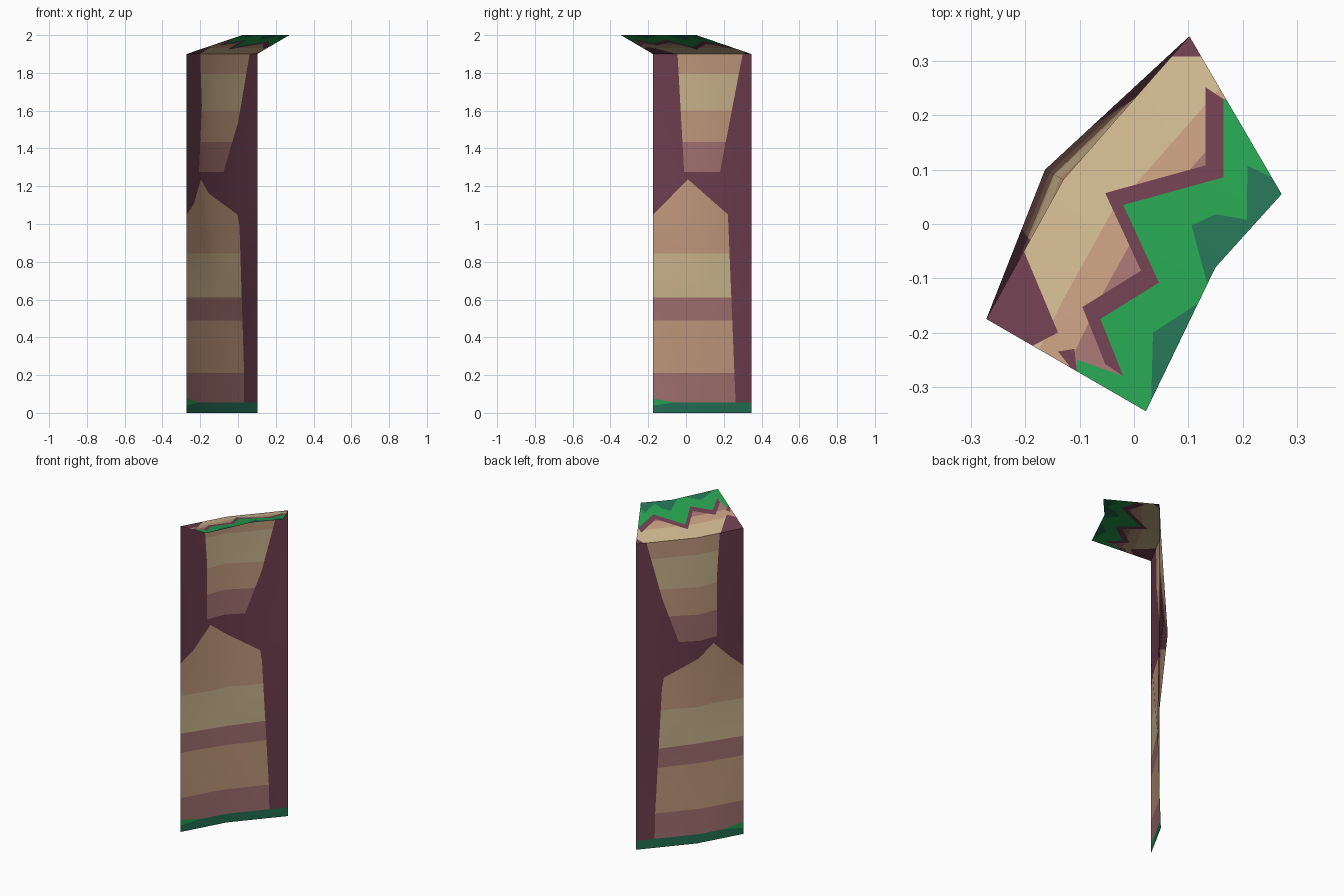
import bpy, bmesh
from mathutils import Vector

if "Cube" in bpy.data.objects:
    bpy.data.objects.remove(bpy.data.objects["Cube"])

COLOURS = {
    "maroon rock": (.16, .05, .08), "sand rock": (.63, .485, .28),
    "tan rock": (.57, .337, .216), "mauve rock": (.376, .174, .168),
    "grass green": (.02, .36, .08), "dark green": (.018, .168, .09)}
MAROON, SAND, TAN, MAUVE, GREEN, DARK = range(6)
MATS = []
for name, rgb in COLOURS.items():
    m = bpy.data.materials.new(name)
    m.diffuse_color = (*rgb, 1)
    m.use_nodes = True
    m.node_tree.nodes["Principled BSDF"].inputs["Base Color"].default_value = m.diffuse_color
    MATS.append(m)

# Rock layers by height, on wall and cap alike: (top of layer, colour)
BANDS = [(.055, DARK), (.21, MAUVE), (.49, TAN), (.61, MAUVE), (.845, SAND), (1.25, TAN),
         (1.434, MAUVE), (1.6, TAN), (1.795, SAND), (1.9, TAN), (1.933, SAND), (1.951, TAN),
         (3, MAUVE)]


def layer(z):
    return next(c for top, c in BANDS if z < top)


def inside(p, poly):
    hit = False
    for (ax, ay), (bx, by) in zip(poly, poly[1:] + poly[:1]):
        if (ay > p[1]) != (by > p[1]) and p[0] < ax + (p[1] - ay) * (bx - ax) / (by - ay):
            hit = not hit
    return hit


def build_sheet(name, rows, axes, paint, base):
    """Folded sheet through rows of points, cut along layers and painted outlines.
    A colour of None shows the rock layers; later outlines lie on top."""
    bm = bmesh.new()
    smooth = bm.verts.layers.float_vector.new("smooth")
    grid = [[bm.verts.new(p) for p in row] for row in rows]
    for a, b in zip(grid, grid[1:]):
        for i in range(len(a) - 1):
            bm.faces.new((a[i + 1], a[i], b[i], b[i + 1]))
    bmesh.ops.triangulate(bm, faces=bm.faces[:])
    bm.normal_update()
    for v in bm.verts:
        v[smooth] = v.normal

    def cut(co, no):
        bmesh.ops.bisect_plane(bm, geom=bm.verts[:] + bm.edges[:] + bm.faces[:],
                               dist=1e-5, plane_co=co, plane_no=no)

    i, j = axes
    for _, poly in paint:
        for a, b in zip(poly, poly[1:] + poly[:1]):
            co, no = Vector(), Vector()
            co[i], co[j] = a
            no[i], no[j] = a[1] - b[1], b[0] - a[0]
            cut(co, no.normalized())
    for z, _ in BANDS:
        cut(Vector((0, 0, z)), Vector((0, 0, 1)))
    for f in bm.faces:
        c = f.calc_center_median()
        colour = next((k for k, poly in reversed(paint) if inside((c[i], c[j]), poly)), base)
        f.material_index = layer(c.z) if colour is None else colour
        f.smooth = True
    normals = [v[smooth].normalized() for v in bm.verts]
    bm.verts.layers.float_vector.remove(smooth)
    me = bpy.data.meshes.new(name)
    bm.to_mesh(me)
    bm.free()
    for m in MATS:
        me.materials.append(m)
    me.normals_split_custom_set_from_vertices(normals)
    ob = bpy.data.objects.new(name, me)
    bpy.context.collection.objects.link(ob)


# Wall: two straight end columns, the middle column bulges
H = 1.9
MIDDLE = [(-.132, .078), (-.112, .07), (-.164, .1), (-.13, .082)]
wall_rows = [[(-.272, -.175, H * k / 3), (*m, H * k / 3), (.102, .346, H * k / 3)]
             for k, m in enumerate(MIDDLE)]

# Wall paint, outlines in (y, z)
wall_paint = [
    (None, [(-.2, 0), (-.2, 1.022), (.01, 1.237), (.222, 1.05), (.265, 0)]),
    (None, [(-.046, 1.92), (-.01, 1.275), (.18, 1.275), (.304, 1.92)]),
    (DARK, [(-1, -1), (-1, .055), (1, .055), (1, -1)]),
    (GREEN, [(-.2, .035), (-.2, .08), (-.06, .055)])]
build_sheet("cliff_wall", wall_rows, (1, 2), wall_paint, MAROON)

# Cap: slopes up from the top of the wall to the overhanging lip
cap_rows = [wall_rows[-1], [(.022, -.345, 2), (.15, -.08, 2), (.272, .055, 2)]]

# Cap paint, outlines in (x, y): the grass edge zigzags, a maroon band runs along it
zigzag = [(.165, .23), (.165, .086), (-.02, .035), (.046, -.108), (-.062, -.175), (-.02, -.28)]
band = [(x - .033, y + .022) for x, y in zigzag]
cap_paint = [
    (MAROON, [(-.3, -.2), (-.208, -.038), (-.14, -.2), (-.19, -.226)]),
    (MAROON, [(0, .309), (.2, .309), (.1, .4)]),
    (GREEN, zigzag + [(-.105, -.25), (-.105, -.4), (.4, -.4), (.4, .23)]),
    (MAROON, [(-.14, -.235), (-.11, -.23), (-.104, -.28)]),
    (MAROON, band + zigzag[::-1]),
    (DARK, [(.12, -.145), (.035, -.2), (.031, -.35), (.2, -.3)]),
    (DARK, [(.134, -.107), (.106, -.003), (.15, .018), (.208, .008), (.209, .108), (.255, .085),
            (.4, 0)])]
build_sheet("cliff_cap", cap_rows, (0, 1), cap_paint, None)
